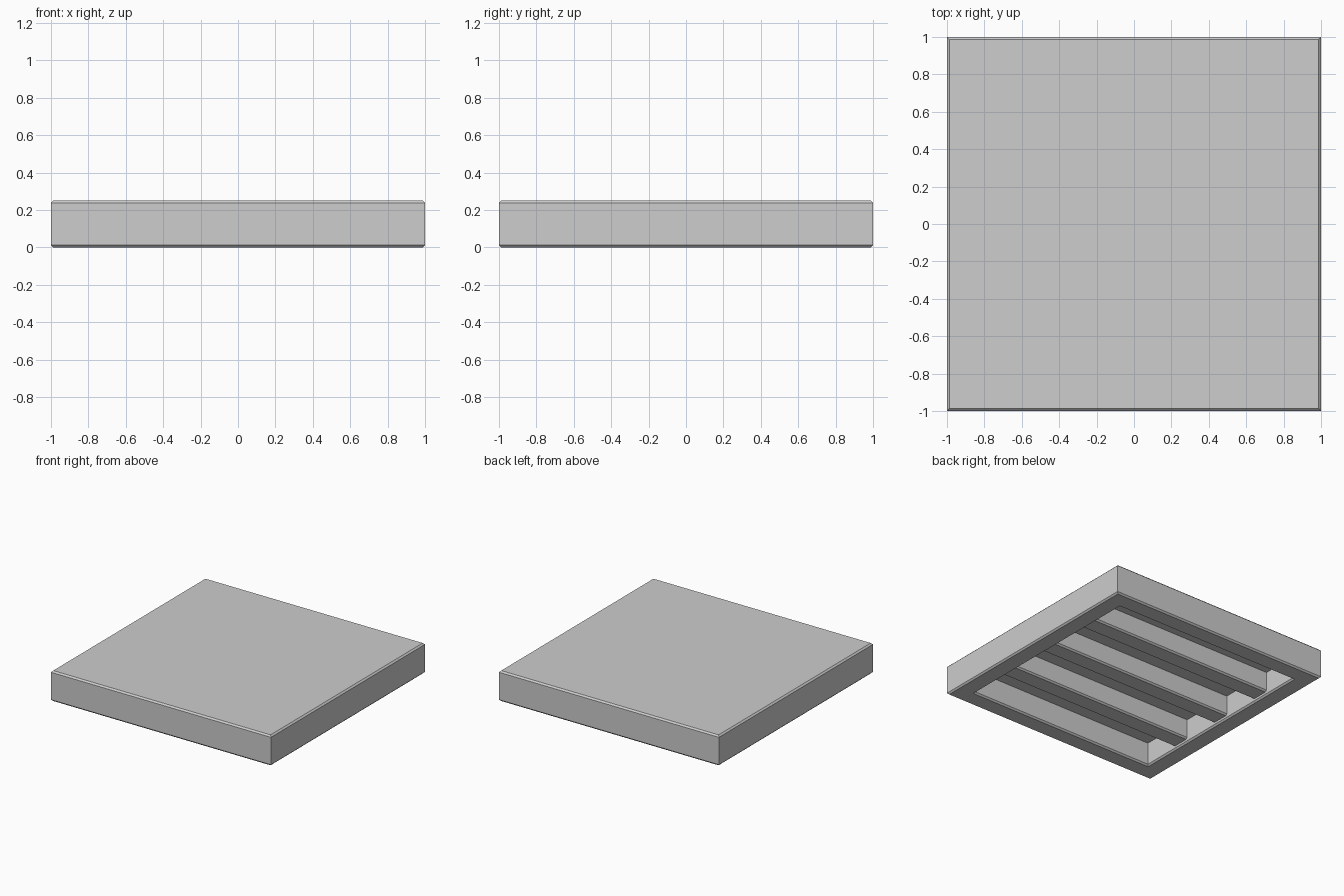
import bpy
import bmesh

cube = bpy.data.objects.get("Cube")
if cube:
    bpy.data.objects.remove(cube, do_unlink=True)

HEIGHT = 0.25
CHAMFER = 0.0125
INNER = 0.8475      # half width of the recess underneath
CEILING = 0.195     # height of the recess ceiling
RIB_WIDTH = 0.155
RIB_SPACING = 0.465
RIB_BOTTOM = 0.03

grey = bpy.data.materials.new("medium grey")
grey.use_nodes = True
grey.diffuse_color = (0.61, 0.61, 0.61, 1)
grey.node_tree.nodes["Principled BSDF"].inputs["Base Color"].default_value = grey.diffuse_color


def loft(name, sections):
    """Join closed cross-sections in order and cap both ends."""
    bm = bmesh.new()
    rings = [[bm.verts.new(p) for p in section] for section in sections]
    count = len(rings[0])
    for a, b in zip(rings, rings[1:]):
        for i in range(count):
            j = (i + 1) % count
            bm.faces.new((a[i], a[j], b[j], b[i]))
    bm.faces.new(rings[0])
    bm.faces.new(rings[-1])
    bmesh.ops.recalc_face_normals(bm, faces=bm.faces)
    mesh = bpy.data.meshes.new(name)
    bm.to_mesh(mesh)
    bm.free()
    mesh.materials.append(grey)
    obj = bpy.data.objects.new(name, mesh)
    bpy.context.collection.objects.link(obj)


def square(half, z):
    return [(-half, -half, z), (half, -half, z), (half, half, z), (-half, half, z)]


# Slab: recess ceiling, recess wall, bottom rim, outer wall, top
loft("slab", [
    square(INNER, CEILING),
    square(INNER, CHAMFER),
    square(INNER + CHAMFER, 0),
    square(1 - CHAMFER, 0),
    square(1, CHAMFER),
    square(1, HEIGHT - CHAMFER),
    square(1 - CHAMFER, HEIGHT),
])

# Three evenly spaced support ribs with chamfered lower edges
half = RIB_WIDTH / 2
profile = [(-half, CEILING), (-half, RIB_BOTTOM + CHAMFER), (-half + CHAMFER, RIB_BOTTOM),
           (half - CHAMFER, RIB_BOTTOM), (half, RIB_BOTTOM + CHAMFER), (half, CEILING)]
for step, label in zip((-1, 0, 1), ("front_rib", "middle_rib", "back_rib")):
    centre = step * RIB_SPACING
    loft(label, [[(x, centre + y, z) for y, z in profile] for x in (-INNER, INNER)])
